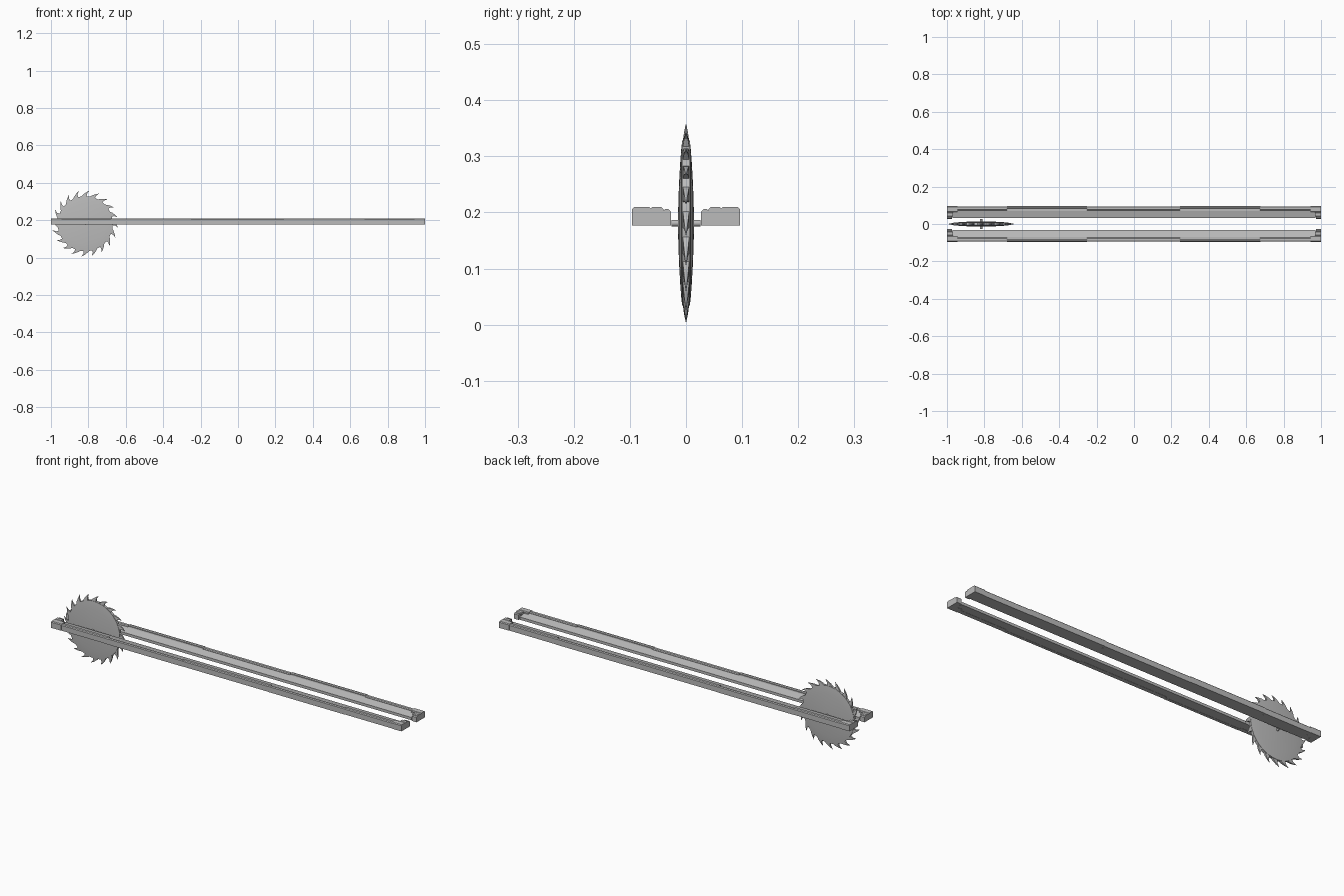
import bpy, bmesh, math

if "Cube" in bpy.data.objects:
    bpy.data.objects.remove(bpy.data.objects["Cube"])

# One steel-grey finish for everything
steel = bpy.data.materials.new("steel_grey")
steel.diffuse_color = (0.5, 0.5, 0.5, 1)
steel.use_nodes = True
steel.node_tree.nodes["Principled BSDF"].inputs["Base Color"].default_value = steel.diffuse_color


def finish(name, bm, smooth=None):
    bmesh.ops.recalc_face_normals(bm, faces=bm.faces)
    mesh = bpy.data.meshes.new(name)
    bm.to_mesh(mesh)
    bm.free()
    mesh.materials.append(steel)
    ob = bpy.data.objects.new(name, mesh)
    bpy.context.collection.objects.link(ob)
    if smooth:
        bpy.ops.object.select_all(action='DESELECT')
        ob.select_set(True)
        bpy.context.view_layer.objects.active = ob
        bpy.ops.object.shade_smooth_by_angle(angle=math.radians(smooth))
    return ob


def extrude_x(name, profile, x0, x1, side):
    """Extrude a (y, z) profile along x, on the front (-1) or back (1) side."""
    bm = bmesh.new()
    a, b = ([bm.verts.new((x, side * y, z)) for y, z in profile] for x in (x0, x1))
    n = len(profile)
    bm.faces.new(a)
    bm.faces.new(b)
    for i in range(n):
        bm.faces.new((a[i], a[(i + 1) % n], b[(i + 1) % n], b[i]))
    return finish(name, bm)


def wall_profile(inner, outer, top):
    c = 0.004
    return [(inner, 0.177), (outer, 0.177), (outer, top - c),
            (outer - c, top), (inner + c, top), (inner, top - c)]


for side, tag in ((-1, "front"), (1, "back")):
    # Sloped inner ledge beside the slot
    extrude_x(tag + "_ledge", [(0.031, 0.178), (0.085, 0.178), (0.085, 0.202),
                               (0.07, 0.202), (0.031, 0.192)], -0.97, 0.97, side)
    # Outer wall in sections of alternating thickness
    cuts = [-0.945, -0.68, -0.25, 0.245, 0.675, 0.945]
    for i, (x0, x1) in enumerate(zip(cuts, cuts[1:])):
        inner = (0.073, 0.082)[i % 2]
        outer = (0.094, 0.0955)[i % 2]
        extrude_x(f"{tag}_wall_{i + 1}", wall_profile(inner, outer, (0.208, 0.2095)[i % 2]),
                  x0, x1, side)
    # End blocks with a stepped return towards the slot
    for end, word in ((-1, "left"), (1, "right")):
        for part, y0, y1, top, xi in (("block", 0.062, 0.096, 0.21, 0.943),
                                      ("return", 0.04, 0.064, 0.2095, 0.968),
                                      ("tab", 0.027, 0.041, 0.206, 0.974)):
            xs = sorted((end * xi, end * 1.0))
            extrude_x(f"{tag}_{word}_end_{part}", wall_profile(y0, y1, top), *xs, side)

# Saw blade: domed disc ringed with raked, knife-edged teeth
CX, CZ, TEETH, SUB = -0.817, 0.181, 20, 3
N = TEETH * SUB


def polar(r, a, y):
    return (CX + r * math.cos(a), y, CZ + r * math.sin(a))


bm = bmesh.new()
rim = {}
for s in (-1, 1):
    rings = []
    for r, h in ((0.03, 0.0138), (0.07, 0.0125), (0.11, 0.0102), (0.132, 0.0085), (0.147, 0.0068)):
        rings.append([bm.verts.new(polar(r, 2 * math.pi * i / N, s * h)) for i in range(N)])
    hub = bm.verts.new((CX, s * 0.0142, CZ))
    for i in range(N):
        j = (i + 1) % N
        bm.faces.new((hub, rings[0][i], rings[0][j]))
        for p, q in zip(rings, rings[1:]):
            bm.faces.new((p[i], p[j], q[j], q[i]))
    rim[s] = rings[-1]
for i in range(N):
    j = (i + 1) % N
    bm.faces.new((rim[-1][i], rim[-1][j], rim[1][j], rim[1][i]))
finish("blade_disc", bm, 25)

bm = bmesh.new()
for t in range(TEETH):
    a = math.radians(83) + 2 * math.pi * t / TEETH
    step = 2 * math.pi / TEETH
    # Outline: sloping back, tip, undercut leading face
    outline = [(0.143, 0.95, 0.006), (0.156, 0.62, 0.0045), (0.167, 0.32, 0.0025),
               (0.178, 0.0, 0.0003), (0.161, 0.20, 0.0035), (0.143, 0.22, 0.006)]
    f, b = ([bm.verts.new(polar(r, a + k * step, s * h)) for r, k, h in outline] for s in (-1, 1))
    for v in (f, b):
        bm.faces.new((v[0], v[1], v[4], v[5]))
        bm.faces.new((v[1], v[2], v[4]))
        bm.faces.new((v[2], v[3], v[4]))
    for i in range(6):
        j = (i + 1) % 6
        bm.faces.new((f[i], f[j], b[j], b[i]))
finish("blade_teeth", bm)

# Axle through the blade
bm = bmesh.new()
ends = [[bm.verts.new(polar(0.006, math.tau * i / 12, y)) for i in range(12)] for y in (-0.026, 0.026)]
for e in ends:
    bm.faces.new(e)
for i in range(12):
    j = (i + 1) % 12
    bm.faces.new((ends[0][i], ends[0][j], ends[1][j], ends[1][i]))
finish("axle", bm, 40)
